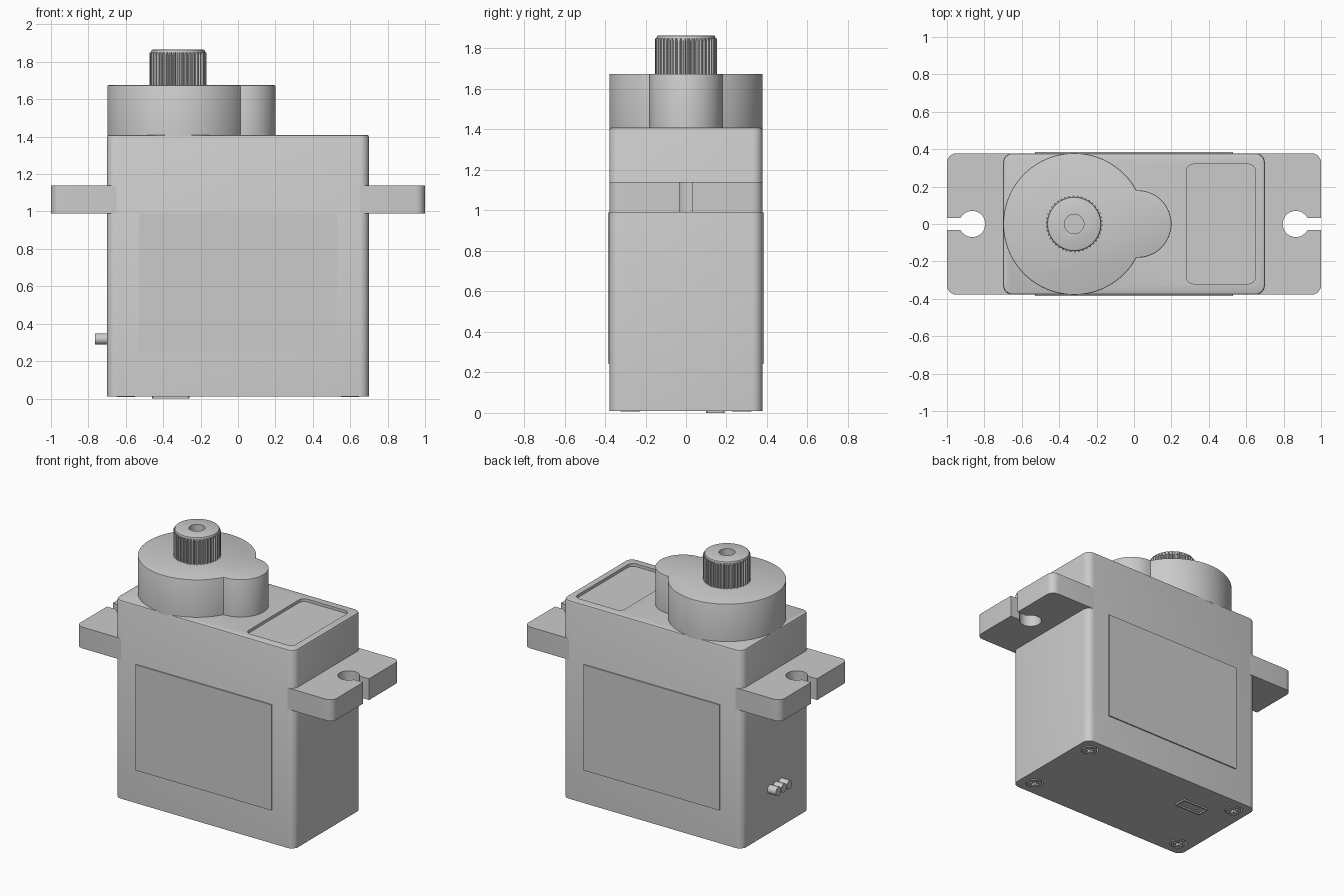
import bpy, bmesh, math
from mathutils import Matrix

if "Cube" in bpy.data.objects:
    bpy.data.objects.remove(bpy.data.objects["Cube"])

W, D = 0.70, 0.378          # body half width and half depth
GX = -0.32                  # output shaft x position


def arc(cx, cy, r, a0, a1, n):
    return [(cx + r * math.cos(math.radians(a0 + (a1 - a0) * i / n)),
             cy + r * math.sin(math.radians(a0 + (a1 - a0) * i / n))) for i in range(n + 1)]


def circle(cx, cy, r, n=32):
    return arc(cx, cy, r, 0, 360, n)[:-1]


def rounded_rect(x0, x1, y0, y1, r, n=6):
    return (arc(x1 - r, y1 - r, r, 0, 90, n) + arc(x0 + r, y1 - r, r, 90, 180, n)
            + arc(x0 + r, y0 + r, r, 180, 270, n) + arc(x1 - r, y0 + r, r, 270, 360, n))


def prism(name, pts, z0, z1, chamfer=0.0):
    """Extrude a 2D outline from z0 to z1, optionally easing the top rim."""
    bm = bmesh.new()
    face = bm.faces.new([bm.verts.new((x, y, z0)) for x, y in pts])
    up = bmesh.ops.extrude_face_region(bm, geom=[face])["geom"]
    for v in [g for g in up if isinstance(g, bmesh.types.BMVert)]:
        v.co.z = z1
    bmesh.ops.recalc_face_normals(bm, faces=bm.faces)
    if chamfer:
        rim = [e for e in bm.edges if all(abs(v.co.z - z1) < 1e-6 for v in e.verts)]
        bmesh.ops.bevel(bm, geom=rim, offset=chamfer, segments=2, profile=0.5, affect='EDGES')
    me = bpy.data.meshes.new(name)
    bm.to_mesh(me)
    bm.free()
    ob = bpy.data.objects.new(name, me)
    bpy.context.collection.objects.link(ob)
    return ob


def activate(ob):
    bpy.ops.object.select_all(action='DESELECT')
    ob.select_set(True)
    bpy.context.view_layer.objects.active = ob


def cut(ob, cutter):
    mod = ob.modifiers.new("cut", 'BOOLEAN')
    mod.operation, mod.solver, mod.object = 'DIFFERENCE', 'EXACT', cutter
    activate(ob)
    bpy.ops.object.modifier_apply(modifier=mod.name)
    bpy.data.objects.remove(cutter, do_unlink=True)


# main case with label recess on top and screw pockets underneath
case = prism("case", rounded_rect(-W, W, -D, D, 0.05), 0.01, 1.41, 0.012)
cut(case, prism("recess", rounded_rect(0.28, 0.65, -0.32, 0.32, 0.04), 1.39, 1.5))
screw_spots = [(sx * 0.60, sy * 0.275) for sx in (-1, 1) for sy in (-1, 1)]
for x, y in screw_spots:
    cut(case, prism("pocket", circle(x, y, 0.056), -0.1, 0.07))

# cross-head screws in the base
for i, (x, y) in enumerate(screw_spots):
    screw = prism(f"screw_{i + 1}", circle(x, y, 0.048), 0.008, 0.08)
    a, b = 0.009, 0.034
    plus = [(b, -a), (b, a), (a, a), (a, b), (-a, b), (-a, a),
            (-b, a), (-b, -a), (-a, -a), (-a, -b), (a, -b), (a, -a)]
    cut(screw, prism("slot", [(x + px, y + py) for px, py in plus], -0.1, 0.03))

# mounting ears with open keyhole slots
h, r, hx = 0.033, 0.07, 0.865
t = math.degrees(math.asin(h / r))
ear = ([(0.65, -D)] + arc(0.95, -D + 0.05, 0.05, 270, 360, 6) + [(1.0, -h)]
       + arc(hx, 0, r, 360 - t, t, 32) + [(1.0, h)]
       + arc(0.95, D - 0.05, 0.05, 0, 90, 6) + [(0.65, D)])
for side, s in (("right", 1), ("left", -1)):
    prism(f"{side}_mounting_ear", [(s * x, s * y) for x, y in ear], 0.99, 1.14)

# gear housing: large round lobe joined to a small one
R, r2, cx2 = 0.379, 0.18, 0.02
d = cx2 - GX
k = (d * d + R * R - r2 * r2) / (2 * d)
big = math.degrees(math.acos(k / R))
small = math.degrees(math.acos((k - d) / r2))
outline = arc(GX, 0, R, big, 360 - big, 72) + arc(cx2, 0, r2, -small, small, 32)[1:-1]
prism("gear_housing", outline, 1.40, 1.675, 0.006)

# splined output shaft with screw hole
teeth = 42
spline = []
for i in range(teeth):
    for f, rad in ((0.0, 0.141), (0.3, 0.141), (0.5, 0.152), (0.8, 0.152)):
        ang = 2 * math.pi * (i + f) / teeth
        spline.append((GX + rad * math.cos(ang), rad * math.sin(ang)))
shaft = prism("output_spline", spline, 1.67, 1.85)
cap = prism("output_shaft_cap", circle(GX, 0, 0.145, 48), 1.84, 1.865, 0.01)
for ob in (shaft, cap):
    cut(ob, prism("bore", circle(GX, 0, 0.052), 1.70, 2.0))

# thin label panels on front and back
for side, s in (("front", -1), ("back", 1)):
    y0, y1 = sorted((s * 0.37, s * 0.386))
    prism(f"{side}_label_panel", [(-0.53, y0), (0.53, y0), (0.53, y1), (-0.53, y1)], 0.245, 0.99)

# three cable wires leaving the left side
to_x = Matrix.Translation((-0.765, 0, 0.318)) @ Matrix.Rotation(math.pi / 2, 4, 'Y')
for i, y in enumerate((-0.062, 0, 0.062)):
    wire = prism(f"cable_wire_{i + 1}", circle(0, y, 0.03, 20), 0, 0.185)
    wire.data.transform(to_x)

# raised frame on the underside
frame = prism("base_frame_mark", rounded_rect(-0.46, -0.26, 0.10, 0.19, 0.005, 1), 0.0, 0.012)
cut(frame, prism("window", rounded_rect(-0.45, -0.27, 0.11, 0.18, 0.003, 1), -0.1, 0.1))

# smooth the round sides, keep hard edges sharp
for ob in list(bpy.context.scene.objects):
    activate(ob)
    bpy.ops.object.shade_smooth_by_angle(angle=math.radians(30))
